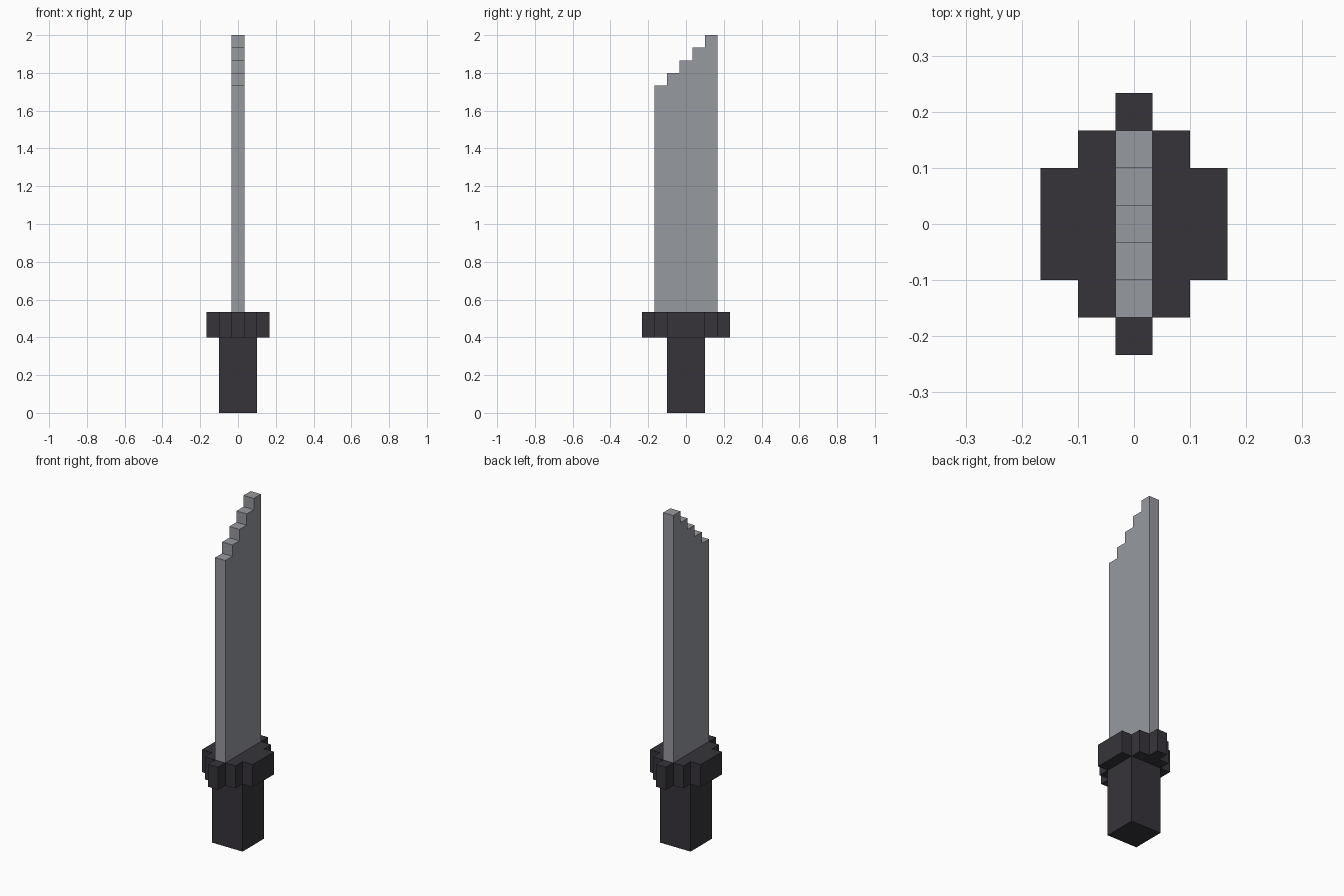
import bpy
import bmesh
from mathutils import Vector

cube = bpy.data.objects.get("Cube")
if cube:
    bpy.data.objects.remove(cube, do_unlink=True)

U = 1 / 15  # side of one block


def make_material(name, rgb):
    mat = bpy.data.materials.new(name)
    mat.use_nodes = True
    color = (*rgb, 1)
    mat.diffuse_color = color
    mat.node_tree.nodes["Principled BSDF"].inputs["Base Color"].default_value = color
    return mat


def extrude_profile(name, points, offset, mat):
    """Extrude a closed outline (in blocks) along the offset vector."""
    bm = bmesh.new()
    face = bm.faces.new([bm.verts.new(Vector(p) * U) for p in points])
    result = bmesh.ops.extrude_face_region(bm, geom=[face])
    top = [v for v in result["geom"] if isinstance(v, bmesh.types.BMVert)]
    bmesh.ops.translate(bm, verts=top, vec=Vector(offset) * U)
    bmesh.ops.recalc_face_normals(bm, faces=bm.faces)
    mesh = bpy.data.meshes.new(name)
    bm.to_mesh(mesh)
    bm.free()
    mesh.materials.append(mat)
    obj = bpy.data.objects.new(name, mesh)
    bpy.context.collection.objects.link(obj)
    return obj


steel = make_material("grey steel", (0.305, 0.32, 0.35))
dark = make_material("dark grip", (0.037, 0.034, 0.042))

# Square handle
square = [(-1.5, -1.5, 0), (1.5, -1.5, 0), (1.5, 1.5, 0), (-1.5, 1.5, 0)]
extrude_profile("handle", square, (0, 0, 6), dark)

# Stepped guard: one quarter outline mirrored around both axes
quarter = [(2.5, 1.5), (1.5, 1.5), (1.5, 2.5), (0.5, 2.5), (0.5, 3.5)]
half = quarter + [(-x, y) for x, y in reversed(quarter)]
outline = half + [(-x, -y) for x, y in half]
extrude_profile("guard", [(x, y, 6) for x, y in outline], (0, 0, 2), dark)

# Thin blade with a staircase tip rising to the back
steps = []
for i in range(5):
    y = i - 2.5
    steps += [(-0.5, y, 26 + i), (-0.5, y + 1, 26 + i)]
blade = [(-0.5, 2.5, 8), (-0.5, -2.5, 8)] + steps
extrude_profile("blade", blade, (1, 0, 0), steel)
